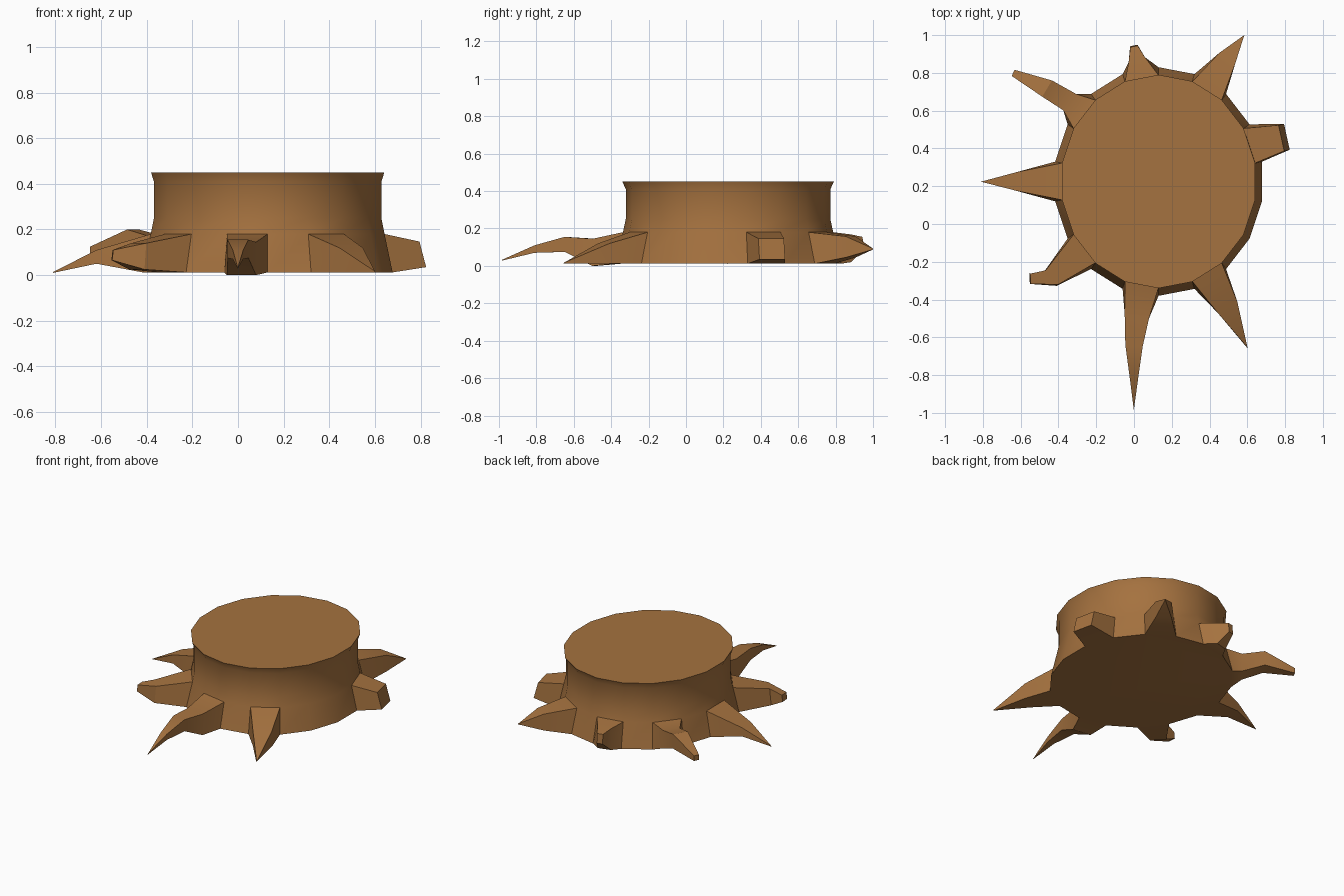
import bpy, bmesh, math
from mathutils import Vector

if "Cube" in bpy.data.objects:
    bpy.data.objects.remove(bpy.data.objects["Cube"])

N = 18                       # sides of the trunk
CX, CY = 0.13, 0.225         # trunk centre

wood = bpy.data.materials.new("brown wood")
wood.diffuse_color = (0.376, 0.168, 0.050, 1)
wood.use_nodes = True
wood.node_tree.nodes["Principled BSDF"].inputs["Base Color"].default_value = wood.diffuse_color

bm = bmesh.new()


def ring(z, a, b):
    out = []
    for k in range(N):
        t = math.radians(10 + 20 * k)
        out.append(bm.verts.new((CX + a * math.cos(t), CY + b * math.sin(t), z)))
    return out


# Trunk: flared foot, narrow waist, slight lip at the cut top
profile = [(0.012, 0.556, 0.605), (0.18, 0.52, 0.562), (0.25, 0.506, 0.547),
           (0.41, 0.506, 0.547), (0.45, 0.519, 0.565)]
rings = [ring(*p) for p in profile]

# Roots by wall face: path sections (x, y, half width, top z, bottom z, lean out)
roots = {
    0: [(0.78, 0.455, 0.07, 0.147, 0.035, 0.03)],
    2: [(0.495, 0.88, 0.05, 0.158, 0.045, 0), (0.585, 1.0, 0.001, 0.092, 0.088, 0)],
    4: [(0.015, 0.87, 0.045, 0.168, 0.02, 0), (0.0, 0.94, 0.02, 0.155, 0.09, 0.005)],
    6: [(-0.34, 0.645, 0.055, 0.165, 0.04, 0), (-0.46, 0.717, 0.05, 0.20, 0.10, 0),
        (-0.64, 0.80, 0.018, 0.125, 0.09, 0)],
    8: [(-0.62, 0.225, 0.05, 0.11, 0.05, 0), (-0.81, 0.225, 0.001, 0.014, 0.010, 0)],
    10: [(-0.435, -0.283, 0.05, 0.14, 0.025, 0.01), (-0.548, -0.29, 0.027, 0.11, 0.065, 0.005)],
    12: [(0.015, -0.49, 0.065, 0.145, 0.0, 0), (0.0, -0.645, 0.046, 0.155, 0.075, 0),
         (0.0, -0.81, 0.023, 0.11, 0.07, 0), (0.0, -0.985, 0.001, 0.032, 0.028, 0)],
    14: [(0.495, -0.44, 0.06, 0.12, 0.012, 0), (0.60, -0.655, 0.001, 0.016, 0.012, 0)],
}


def bridge(p, q):
    for i in range(4):
        j = (i + 1) % 4
        bm.faces.new((p[i], p[j], q[j], q[i]))


# Trunk walls, leaving holes where the roots grow out
for r in range(len(rings) - 1):
    lo, hi = rings[r], rings[r + 1]
    for k in range(N):
        n = (k + 1) % N
        if r == 0 and k in roots:
            continue
        f = bm.faces.new((lo[k], lo[n], hi[n], hi[k]))
        f.smooth = True
bm.faces.new(rings[-1])
bm.faces.new(rings[0][::-1])

# Roots grown from the holes section by section
for k, path in roots.items():
    n = (k + 1) % N
    prev = [rings[1][k], rings[1][n], rings[0][n], rings[0][k]]
    c = sum((v.co for v in prev), Vector()) / 4
    for x, y, w, zt, zb, lean in path:
        d = Vector((x - c.x, y - c.y, 0)).normalized()
        s = Vector((-d.y, d.x, 0)) * w
        p = Vector((x, y, 0))
        up, dn = Vector((0, 0, zt)), Vector((0, 0, zb)) + d * lean
        cur = [bm.verts.new(v) for v in (p - s + up, p + s + up, p + s + dn, p - s + dn)]
        bridge(prev, cur)
        prev, c = cur, p
    bm.faces.new(prev)

bmesh.ops.remove_doubles(bm, verts=bm.verts[:], dist=0.0055 * 0.5)
bmesh.ops.recalc_face_normals(bm, faces=bm.faces[:])

me = bpy.data.meshes.new("tree_stump")
bm.to_mesh(me)
bm.free()
me.materials.append(wood)
ob = bpy.data.objects.new("tree_stump", me)
bpy.context.collection.objects.link(ob)

# Smooth trunk wall with sharp cut edges and faceted roots
bpy.context.view_layer.objects.active = ob
ob.select_set(True)
bpy.ops.object.shade_smooth_by_angle(angle=math.radians(30))
